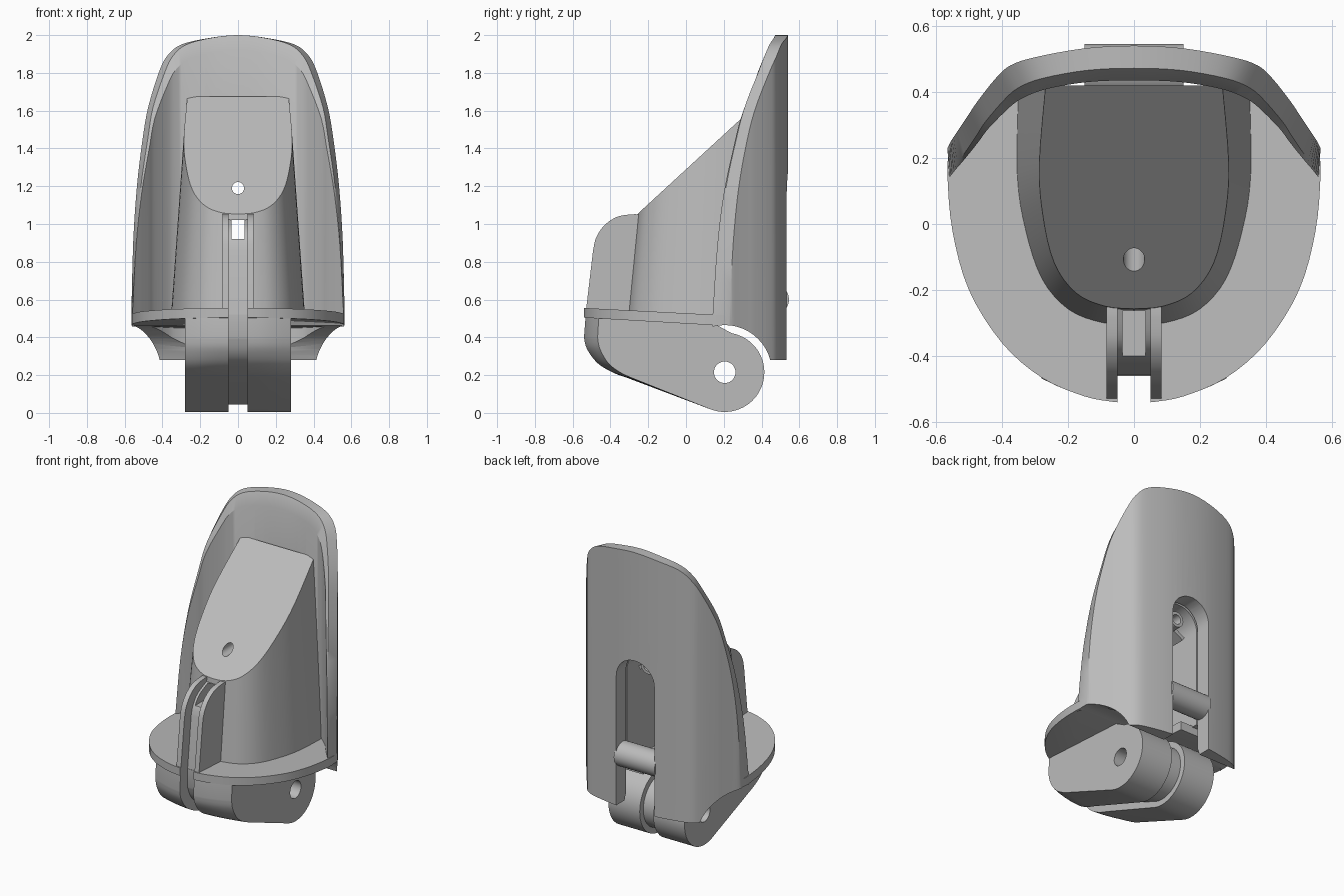
import bpy, bmesh, math
from mathutils import Vector, Matrix

if "Cube" in bpy.data.objects:
    bpy.data.objects.remove(bpy.data.objects["Cube"])

grey = bpy.data.materials.new("plain grey")
grey.use_nodes = True
COLOR = (0.5, 0.5, 0.5, 1)
grey.diffuse_color = COLOR
grey.node_tree.nodes["Principled BSDF"].inputs["Base Color"].default_value = COLOR


def finish(name, bm):
    bmesh.ops.recalc_face_normals(bm, faces=bm.faces)
    me = bpy.data.meshes.new(name)
    bm.to_mesh(me)
    bm.free()
    me.materials.append(grey)
    ob = bpy.data.objects.new(name, me)
    bpy.context.collection.objects.link(ob)
    return ob


def loft(name, sections, mirror=False):
    """Skin closed loops of equal length and cap both ends."""
    bm = bmesh.new()
    for side in ((1, -1) if mirror else (1,)):
        rings = [[bm.verts.new((p[0] * side, p[1], p[2])) for p in s] for s in sections]
        n = len(rings[0])
        for a, b in zip(rings, rings[1:]):
            for i in range(n):
                j = (i + 1) % n
                bm.faces.new((a[i], a[j], b[j], b[i]))
        bm.faces.new(rings[0])
        bm.faces.new(rings[-1])
    return finish(name, bm)


def prism_x(name, profile, x0, x1, mirror=False):
    return loft(name, [[(x, y, z) for y, z in profile] for x in (x0, x1)], mirror)


def box(name, lo, hi):
    return prism_x(name, [(lo[1], lo[2]), (hi[1], lo[2]), (hi[1], hi[2]), (lo[1], hi[2])], lo[0], hi[0])


def rod(name, axis, center, radius, length):
    bm = bmesh.new()
    turn = Matrix.Rotation(math.pi / 2, 4, "Y" if axis == "X" else "X")
    bmesh.ops.create_cone(bm, cap_ends=True, segments=48, radius1=radius, radius2=radius,
                          depth=length, matrix=Matrix.Translation(center) @ turn)
    return finish(name, bm)


def arc(cy, cz, r, a0, a1, n=24):
    angles = [math.radians(a0 + (a1 - a0) * i / n) for i in range(n + 1)]
    return [(cy + r * math.cos(a), cz + r * math.sin(a)) for a in angles]


def smooth_path(pts, n=4):
    """Catmull-Rom curve through points of any dimension."""
    out = []
    for i in range(len(pts) - 1):
        p = [Vector(pts[min(max(i + k, 0), len(pts) - 1)]) for k in (-1, 0, 1, 2)]
        for s in range(n):
            t = s / n
            out.append(0.5 * (2 * p[1] + (p[2] - p[0]) * t + (2 * p[0] - 5 * p[1] + 4 * p[2] - p[3]) * t * t
                              + (3 * p[1] - p[0] - 3 * p[2] + p[3]) * t ** 3))
    return [tuple(v) for v in out] + [tuple(pts[-1])]


def cut(ob, cutters):
    for c in cutters:
        m = ob.modifiers.new("cut", "BOOLEAN")
        m.operation, m.solver, m.object = "DIFFERENCE", "EXACT", c
        bpy.context.view_layer.objects.active = ob
        bpy.ops.object.modifier_apply(modifier=m.name)


HINGE = (0.205, 0.215)

# Cutters
hinge_hole = rod("hinge_hole", "X", (0, *HINGE), 0.057, 2)
hinge_clearance = rod("hinge_clearance", "X", (0, *HINGE), 0.25, 2)
arch = [(-0.14, 0.2), (0.14, 0.2)] + arc(0, 1.14, 0.14, 0, 180)
back_opening = loft("back_opening", [[(x, y, z) for x, z in arch] for y in (0.1, 0.7)])
cavity = box("cavity", (-0.139, -0.17, 0.56), (0.139, 0.2, 1.04))
window = box("window", (-0.035, -0.7, 0.92), (0.035, 0.0, 1.02))
screw_hole = rod("screw_hole", "Y", (0, 0.1, 1.19), 0.032, 1.4)
cutters = [hinge_hole, hinge_clearance, back_opening, cavity, window, screw_hole]

# Curved back shield: outer x, outer y, inner x, inner y, top height
half = [(0.565, 0.23, 0.56, 0.14, 0.5), (0.555, 0.25, 0.54, 0.165, 0.9),
        (0.535, 0.28, 0.51, 0.2, 1.2), (0.505, 0.325, 0.47, 0.25, 1.45),
        (0.475, 0.37, 0.44, 0.29, 1.62), (0.42, 0.44, 0.375, 0.355, 1.8),
        (0.375, 0.48, 0.33, 0.385, 1.89), (0.3, 0.505, 0.26, 0.41, 1.95),
        (0.15, 0.532, 0.14, 0.43, 1.985), (0, 0.54, 0, 0.435, 2.0)]
columns = half + [(-a, b, -c, d, e) for a, b, c, d, e in half[-2::-1]]
sections = []
for ox, oy, ix, iy, top in smooth_path(columns):
    rise = (top - 0.5) / 1.5
    rx, ry = ix + (ox - ix) * 0.35 * rise, iy + (oy - iy) * 0.35 * rise
    sections.append([(ox, oy, 0.28), (ox, oy, top), (rx, ry, top),
                     (ix, iy, top - 0.08 * rise), (ix, iy, 0.28)])
shield = loft("back_shield", sections)
cut(shield, [hinge_clearance, back_opening])

# Central housing, tapering upward and sliced by the sloped face
plan = smooth_path([(0, -0.31), (0.1, -0.302), (0.2, -0.262), (0.28, -0.17),
                    (0.33, -0.02), (0.355, 0.15), (0.35, 0.42)])
plan = plan + [(-x, y) for x, y in plan[:0:-1]]
rings = []
for z, sx, front in ((0.5, 1, -0.31), (1.8, 0.74, -0.185)):
    k = (0.42 - front) / 0.73
    rings.append([(x * sx, 0.42 - (0.42 - y) * k, z) for x, y in plan])
housing = loft("central_housing", rings)
bm = bmesh.new()
bm.from_mesh(housing.data)
res = bmesh.ops.bisect_plane(bm, geom=bm.verts[:] + bm.edges[:] + bm.faces[:],
                             plane_co=(0, -0.26, 1.05), plane_no=(0, -0.92, 1), clear_outer=True)
bmesh.ops.contextual_create(bm, geom=[e for e in res["geom_cut"] if isinstance(e, bmesh.types.BMEdge)])
bmesh.ops.recalc_face_normals(bm, faces=bm.faces)
bm.to_mesh(housing.data)
bm.free()
cut(housing, [back_opening, cavity, window, screw_hole])

# Platform around the housing, split by the front slot
rim = [(0.05, -0.54)] + smooth_path([(0.06, -0.539), (0.15, -0.522), (0.28, -0.465), (0.4, -0.36), (0.5, -0.2),
                                     (0.55, -0.02), (0.565, 0.15), (0.56, 0.23)])
rim += [(0.42, 0.38), (0.05, 0.38)]
platform = loft("platform", [[(x, y, 0.5 - 0.058 * (y + 0.47)) for x, y in rim],
                             [(x, y, 0.555 - 0.052 * (y + 0.53)) for x, y in rim]], mirror=True)
cut(platform, [hinge_clearance])

# Hinge block, its front following the rim of the platform
lug = [(0.1, 0.5), (-0.53, 0.53)] + smooth_path([(-0.54, 0.4), (-0.525, 0.34), (-0.47, 0.265),
                                                 (-0.39, 0.215), (-0.31, 0.185)])
lug += arc(*HINGE, 0.21, -110, 80)
sections = []
for x, front in ((0.05, -0.54), (0.11, -0.531), (0.17, -0.515), (0.23, -0.492), (0.28, -0.468)):
    k = (front + 0.2) / -0.34
    sections.append([(x, -0.2 + (y + 0.2) * k if y < -0.2 else y, z) for y, z in lug])
block = loft("hinge_block", sections, mirror=True)

# Recessed web at the bottom of the slot
web_low = [(0.1, 0.5), (-0.2, 0.51), (-0.46, 0.52)] + smooth_path([(-0.46, 0.4), (-0.43, 0.33), (-0.38, 0.275),
                                                                   (-0.3, 0.235)])
web_low += arc(*HINGE, 0.172, -110, 80)
lower_web = prism_x("hinge_web", web_low, -0.052, 0.052)
for ob in (block, lower_web):
    cut(ob, [hinge_hole])
web_high = [(-0.22, 0.5), (-0.46, 0.5)] + smooth_path([(-0.42, 0.86), (-0.4, 0.92), (-0.35, 0.98), (-0.24, 1.03)])
upper_web = prism_x("slot_web", web_high + [(-0.2, 1.03)], -0.052, 0.052)
cut(upper_web, [window, cavity])

# Pair of rounded guide fins beside the slot
fin = [(-0.2, 0.52), (-0.532, 0.52)] + smooth_path([(-0.492, 0.86), (-0.475, 0.93), (-0.43, 0.995),
                                                    (-0.36, 1.04), (-0.27, 1.052)]) + [(-0.24, 1.05)]
fins = prism_x("guide_fins", fin, 0.05, 0.083, mirror=True)

# Cross bar, screw boss and its radial ribs inside the opening
bar = rod("cross_bar", "X", (0, 0.465, 0.6), 0.08, 0.3)
boss = rod("screw_boss", "Y", (0, 0.235, 1.19), 0.052, 0.33)
cut(boss, [screw_hole])
ribs = []
for i in range(6):
    rib = box("boss_rib", (0.045, 0.08, -0.013), (0.13, 0.33, 0.013))
    rib.data.transform(Matrix.Translation((0, 0, 1.19)) @ Matrix.Rotation(math.radians(30 + 60 * i), 4, "Y"))
    ribs.append(rib)

for c in cutters:
    bpy.data.objects.remove(c)

# Smooth the rounded surfaces, keeping the sharp edges
bpy.ops.object.select_all(action="DESELECT")
parts = [shield, housing, platform, block, lower_web, upper_web, fins, bar, boss] + ribs
for ob in parts:
    ob.select_set(True)
bpy.context.view_layer.objects.active = shield
bpy.ops.object.shade_smooth_by_angle(angle=math.radians(30))
